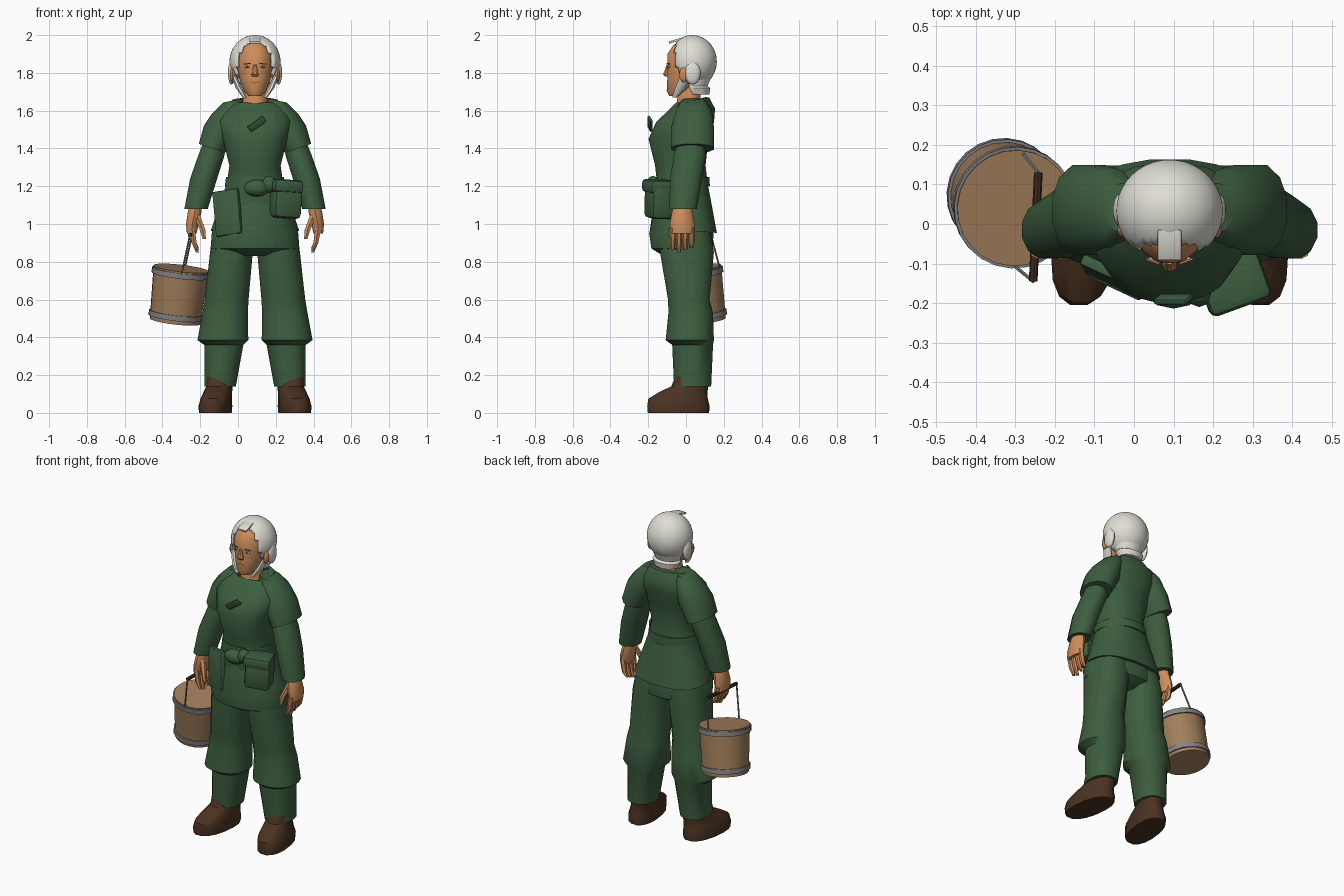
import bpy, bmesh, math
from mathutils import Vector, Matrix

cube = bpy.data.objects.get("Cube")
if cube:
    bpy.data.objects.remove(cube, do_unlink=True)

MID = 0.09          # x of the figure's own centre line
SIDES = {"left": 1, "right": -1}


def material(name, *rgb):
    m = bpy.data.materials.new(name)
    m.use_nodes = True
    m.diffuse_color = (*rgb, 1)
    m.node_tree.nodes["Principled BSDF"].inputs["Base Color"].default_value = (*rgb, 1)
    return m


GREEN = material("green cloth", .046, .112, .05)
SKIN = material("skin", .62, .27, .105)
HAIR = material("white hair", .74, .73, .66)
LEATHER = material("boot leather", .07, .032, .015)
WOOD = material("bucket wood", .36, .21, .105)
METAL = material("grey metal", .23, .23, .25)
DARK = material("dark wood", .05, .025, .015)
LIPS = material("lips", .45, .15, .07)


def finish(name, bm, mat, angle=40):
    bmesh.ops.recalc_face_normals(bm, faces=bm.faces)
    mesh = bpy.data.meshes.new(name)
    bm.to_mesh(mesh)
    bm.free()
    mesh.materials.append(mat)
    ob = bpy.data.objects.new(name, mesh)
    bpy.context.collection.objects.link(ob)
    bpy.ops.object.select_all(action='DESELECT')
    ob.select_set(True)
    bpy.context.view_layer.objects.active = ob
    bpy.ops.object.shade_smooth_by_angle(angle=math.radians(angle))
    return ob


def loft(name, mat, rings, side=1, n=16, square=1.0, skew=0, open_top=False):
    """Skin rings of (offset from midline, y, z, rx, ry, lean x, lean y)."""
    bm = bmesh.new()
    loops = []
    for dx, y, z, rx, ry, *lean in rings:
        lx, ly = lean or (0, 0)
        loop = []
        for i in range(n):
            a = math.tau * (i + .5) / n
            c, s = math.cos(a), math.sin(a)
            px = rx * math.copysign(abs(c) ** square, c)
            py = ry * math.copysign(abs(s) ** square, s)
            loop.append(bm.verts.new((MID + side * (dx + px - skew * (y + py)),
                                      y + py, z + lx * px + ly * py)))
        loops.append(loop)
    for a, b in zip(loops, loops[1:]):
        for i in range(n):
            j = (i + 1) % n
            bm.faces.new((a[i], a[j], b[j], b[i]))
    bm.faces.new(loops[0])
    if not open_top:
        bm.faces.new(loops[-1])
    return finish(name, bm, mat)


def ball(name, mat, centre, radii, n=16):
    bm = bmesh.new()
    bmesh.ops.create_uvsphere(bm, u_segments=n, v_segments=n // 2 + 2, radius=1)
    bm.transform(Matrix.Translation(centre) @ Matrix.Diagonal((*radii, 1)))
    return finish(name, bm, mat)


def block(name, mat, centre, size, turn=(0, 0, 0), bevel=.0):
    bm = bmesh.new()
    bmesh.ops.create_cube(bm, size=1)
    bm.transform(Matrix.Diagonal((*size, 1)))
    if bevel:
        bmesh.ops.bevel(bm, geom=bm.edges[:], offset=bevel, segments=2, affect='EDGES', profile=.5)
    for i, axis in enumerate("XYZ"):
        bm.transform(Matrix.Rotation(math.radians(turn[i]), 4, axis))
    bm.transform(Matrix.Translation(centre))
    return finish(name, bm, mat)


def rod(name, mat, start, end, r1, r2, n=8):
    start, end = Vector(start), Vector(end)
    axis = end - start
    bm = bmesh.new()
    bmesh.ops.create_cone(bm, cap_ends=True, segments=n, radius1=r1, radius2=r2, depth=axis.length)
    bm.transform(Matrix.Translation((start + end) / 2) @ axis.to_track_quat('Z', 'Y').to_matrix().to_4x4())
    return finish(name, bm, mat)


# Trousers and tunic
loft("hips", GREEN, [(0, -.02, .83, .13, .1), (0, -.02, .87, .238, .165),
                     (0, -.025, .95, .232, .172), (0, -.02, 1.15, .16, .13)], n=20)
loft("tunic", GREEN, [(0, .01, .965, .235, .155, 0, -.08), (0, -.01, 1.1, .19, .148),
                      (0, -.02, 1.22, .15, .135), (0, -.03, 1.31, .137, .135),
                      (0, -.04, 1.45, .172, .16), (0, -.005, 1.54, .2, .155),
                      (0, .035, 1.61, .18, .12), (0, .035, 1.655, .12, .09, 0, .15),
                      (0, .03, 1.65, .085, .075, 0, .3)], n=20, square=.85, open_top=True)
loft("belt", GREEN, [(0, -.02, 1.2, .162, .148), (0, -.02, 1.25, .155, .146)], n=20)
block("tunic_front_flap", GREEN, (-.055, -.135, 1.06), (.15, .03, .24), (-5, -8, -25), .008)
block("chest_fold", GREEN, (.1, -.19, 1.53), (.1, .015, .04), (25, -35, 0), .005)

# Pouches on the belt
block("large_pouch", GREEN, (.25, -.14, 1.12), (.155, .13, .18), (0, 4, 20), .025)
block("large_pouch_flap", GREEN, (.25, -.145, 1.2), (.165, .14, .07), (0, 4, 20), .02)
ball("small_pouch", GREEN, (.1, -.17, 1.19), (.07, .045, .045), 10)
ball("belt_knot", GREEN, (.165, -.175, 1.21), (.04, .035, .045), 8)

for label, s in SIDES.items():
    # Legs and boots
    loft(label + "_trouser_leg", GREEN,
         [(.185, .035, .14, .085, .1), (.165, .035, .36, .105, .11), (.17, .02, .385, .137, .13),
          (.158, .025, .53, .122, .12), (.15, .015, .6, .118, .112),
          (.125, .005, .85, .115, .145), (.11, 0, .98, .11, .13)], s, square=.9)
    loft(label + "_boot", LEATHER,
         [(.205, -.04, 0, .083, .165), (.205, -.04, .035, .086, .168), (.2, -.042, .075, .08, .16),
          (.195, -.015, .11, .073, .13), (.19, .02, .14, .068, .1), (.19, .035, .2, .075, .09)],
         s, square=.85, skew=.12)

    # Sleeves
    loft(label + "_short_sleeve", GREEN,
         [(.228, .035, 1.4, .072, .118, .35, 0), (.185, .035, 1.5, .088, .118, .25, 0),
          (.145, .04, 1.6, .09, .1, -.25, 0), (.11, .04, 1.655, .06, .065, -.2, 0)], s, n=12)
    loft(label + "_long_sleeve", GREEN,
         [(.312, -.015, 1.08, .064, .075), (.272, 0, 1.24, .074, .088),
          (.232, .02, 1.36, .072, .088), (.2, .03, 1.47, .06, .075)], s, n=12)

    # Hands
    loft(label + "_palm", SKIN,
         [(.335, -.02, .95, .027, .06), (.332, -.02, 1.0, .035, .066),
          (.32, -.02, 1.06, .038, .055), (.31, -.018, 1.13, .032, .042)], s, n=10)
    for i, finger in enumerate(("index", "middle", "ring", "little")):
        y = -.07 + .033 * i
        tip = .85 + .012 * abs(i - 1)
        loft(f"{label}_{finger}_finger", SKIN,
             [(.305, y, tip, .009, .01), (.322, y, .9, .015, .015), (.335, y, .98, .018, .018)], s, n=6)
    loft(label + "_thumb", SKIN,
         [(.268, -.08, .92, .01, .011), (.278, -.075, .97, .017, .017), (.31, -.045, 1.05, .02, .02)], s, n=6)

    # Ears, hair coils and side locks
    ball(label + "_ear", SKIN, (MID + s * .118, -.012, 1.79), (.015, .024, .04), 10)
    ball(label + "_hair_coil", HAIR, (MID + s * .124, .035, 1.8), (.02, .042, .062), 14)
    loft(label + "_side_lock", HAIR,
         [(.055, -.06, 1.67, .012, .014), (.085, -.03, 1.72, .018, .03), (.115, 0, 1.79, .014, .03)], s, n=8)

    # Eyes and brows
    ball(label + "_eye", HAIR, (MID + s * .04, -.089, 1.832), (.016, .007, .006), 8)
    ball(label + "_iris", DARK, (MID + s * .04, -.094, 1.832), (.005, .004, .005), 8)
    block(label + "_brow", LIPS, (MID + s * .042, -.094, 1.848), (.036, .006, .005), (0, s * 6, s * 20))

# Neck, head and face
loft("neck", SKIN, [(0, .01, 1.58, .08, .075), (0, .015, 1.64, .068, .065), (0, .02, 1.78, .05, .055)])
loft("head", SKIN, [(0, -.055, 1.678, .035, .035), (0, -.035, 1.705, .06, .068), (0, -.005, 1.77, .084, .095),
                    (0, 0, 1.83, .094, .1), (0, .01, 1.9, .093, .11), (0, .02, 1.95, .07, .085),
                    (0, .03, 1.98, .03, .04)], n=20)
loft("nose", SKIN, [(0, -.1, 1.782, .018, .012), (0, -.104, 1.793, .02, .018), (0, -.095, 1.845, .008, .008)], n=8)
ball("mouth", LIPS, (MID, -.092, 1.748), (.027, .01, .007), 10)

# Hair cap with an oval opening for the face
bm = bmesh.new()
bmesh.ops.create_uvsphere(bm, u_segments=40, v_segments=28, radius=1)
bm.transform(Matrix.Translation((MID, .033, 1.86)) @ Matrix.Diagonal((.135, .13, .14, 1)))
opening = []
for f in bm.faces:
    c = f.calc_center_median()
    if c.y < .01 and ((c.x - MID) / .1) ** 2 + ((c.z - 1.82) / .15) ** 2 < 1:
        opening.append(f)
bmesh.ops.delete(bm, geom=opening, context='FACES')
cap = finish("hair_cap", bm, HAIR)
shell = cap.modifiers.new("thickness", 'SOLIDIFY')
shell.thickness = .015
block("hair_fringe", HAIR, (MID, -.052, 1.972), (.06, .08, .012), (16, 0, 0), .003)
loft("nape_hair", HAIR, [(0, .07, 1.685, .075, .055), (0, .065, 1.72, .09, .065),
                         (0, .055, 1.73, .08, .06), (0, .05, 1.79, .1, .09)])

# Lidded bucket, tilted on its handle
low, high = Vector((-.333, .077, .485)), Vector((-.3, .04, .765))
rod("bucket", WOOD, low, high, .135, .148, 24)
for name, t in (("lower_hoop", .12), ("upper_hoop", .92)):
    a, b = low.lerp(high, t - .05), low.lerp(high, t + .05)
    r = .143 + .013 * t
    rod(name, METAL, a, b, r, r, 24)
front_grip, back_grip = (-.255, -.145, .94), (-.242, .13, .95)
rod("bucket_grip", DARK, front_grip, back_grip, .011, .011)
rod("front_wire", METAL, front_grip, (-.3, -.108, .73), .005, .005, 6)
rod("back_wire", METAL, back_grip, (-.285, .183, .75), .005, .005, 6)
